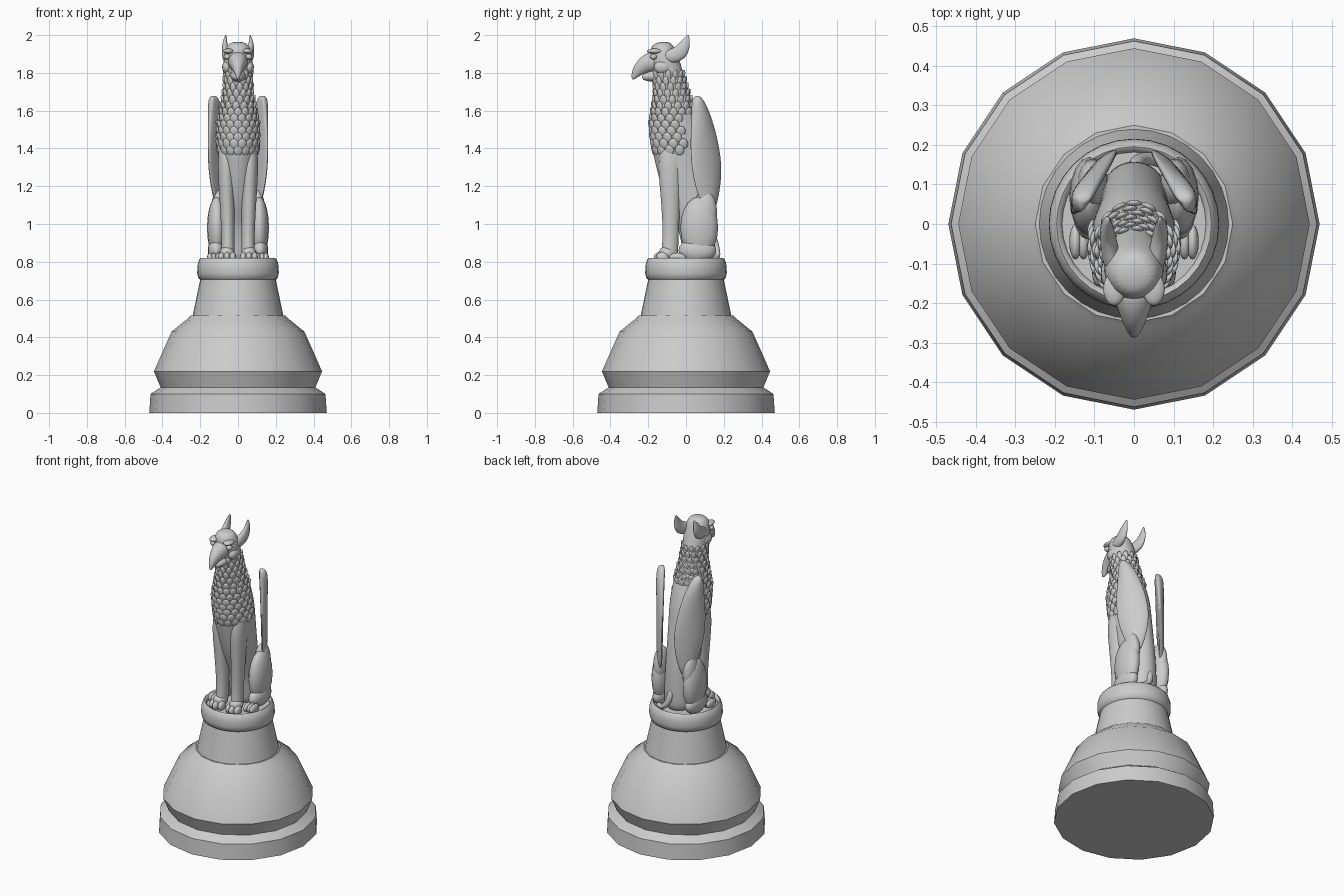
import bpy, bmesh, math
from mathutils import Vector, Matrix

if "Cube" in bpy.data.objects:
    bpy.data.objects.remove(bpy.data.objects["Cube"])


def finish(name, bm, subsurf=0, mirror=False, angle=None):
    bmesh.ops.recalc_face_normals(bm, faces=bm.faces)
    me = bpy.data.meshes.new(name)
    bm.to_mesh(me)
    bm.free()
    for p in me.polygons:
        p.use_smooth = True
    if angle:
        me.set_sharp_from_angle(angle=math.radians(angle))
    ob = bpy.data.objects.new(name, me)
    bpy.context.collection.objects.link(ob)
    if mirror:
        m = ob.modifiers.new("Mirror", 'MIRROR')
        m.use_mirror_merge = False
    if subsurf:
        s = ob.modifiers.new("Subsurf", 'SUBSURF')
        s.levels = s.render_levels = subsurf
    return ob


def skin(bm, rings):
    n = len(rings[0])
    for a, b in zip(rings, rings[1:]):
        for i in range(n):
            bm.faces.new((a[i], a[(i + 1) % n], b[(i + 1) % n], b[i]))
    bm.faces.new(rings[0][::-1])
    bm.faces.new(rings[-1])


def lathe(name, profile, sides, angle=35):
    bm = bmesh.new()
    rings = [[bm.verts.new((r * math.cos(2 * math.pi * i / sides),
                            r * math.sin(2 * math.pi * i / sides), z))
              for i in range(sides)] for r, z in profile]
    skin(bm, rings)
    return finish(name, bm, angle=angle)


def tube(name, sections, mirror=False, twist=0, bow=0, n=14):
    """Loft of ellipses (x, y, z, half width, half depth) along a path."""
    bm = bmesh.new()
    pts = [Vector(s[:3]) for s in sections]
    rings = []
    for i, s in enumerate(sections):
        t = (pts[min(i + 1, len(pts) - 1)] - pts[max(i - 1, 0)]).normalized()
        u = Vector((1, 0, 0))
        u = (u - t * u.dot(t)).normalized()
        u = Matrix.Rotation(math.radians(twist), 3, t) @ u
        v = t.cross(u)
        ring = []
        for k in range(n):
            c, d = math.cos(2 * math.pi * k / n), math.sin(2 * math.pi * k / n)
            ring.append(bm.verts.new(pts[i] + u * s[3] * c + v * (s[4] * d + bow * c * c)))
        rings.append(ring)
    skin(bm, rings)
    return finish(name, bm, 2, mirror)


def blobs(name, items, mirror=True):
    """Ellipsoids given as (centre, radii)."""
    bm = bmesh.new()
    for c, r in items:
        bmesh.ops.create_uvsphere(bm, u_segments=16, v_segments=10, radius=1,
                                  matrix=Matrix.Translation(c) @ Matrix.Diagonal((*r, 1)))
    return finish(name, bm, 0, mirror)


# Pedestal: faceted bell base, tapered neck, rounded cap with shallow recess
lathe("pedestal_base", [(.47, 0), (.463, .1), (.41, .135), (.445, .22), (.352, .43),
                        (.265, .5), (.25, .515)], 16)
lathe("pedestal_neck", [(.243, .5), (.218, .62), (.198, .715)], 32)
lathe("pedestal_cap", [(.19, .7), (.209, .712), (.216, .74), (.215, .78), (.206, .81),
                       (.196, .82), (.186, .815), (.182, .8)], 32, 50)

# Torso, neck and head: (z, front y, back y, half width)
body = [(.79, -.01, .15, .08), (.86, -.02, .16, .09), (1.0, -.04, .162, .085),
        (1.15, -.115, .15, .092), (1.3, -.155, .125, .1), (1.42, -.185, .105, .112),
        (1.53, -.195, .075, .11), (1.62, -.178, .04, .092), (1.7, -.168, .012, .076),
        (1.78, -.175, -.01, .072), (1.86, -.192, -.035, .08), (1.93, -.195, -.06, .07),
        (1.965, -.17, -.09, .042)]
tube("body", [(0, (f + b) / 2, z, w, (b - f) / 2) for z, f, b, w in body], n=20)


def body_at(z):
    for p, q in zip(body, body[1:]):
        if p[0] <= z <= q[0]:
            k = (z - p[0]) / (q[0] - p[0])
            return [a + (b - a) * k for a, b in zip(p, q)]


# Overlapping chest and neck feathers
bm = bmesh.new()
for row in range(13):
    z = 1.39 + row * .033
    _, f, b, w = body_at(z)
    count = 16 if z < 1.62 else 13
    for i in range(count):
        a = 2 * math.pi * (i + .5 * (row % 2)) / count
        if z < 1.58 and math.sin(a) > .25:
            continue
        ry = (b - f) / 2
        pos = Vector((w * .97 * math.cos(a), (f + b) / 2 + ry * .97 * math.sin(a), z))
        face = math.atan2(math.sin(a) / ry, math.cos(a) / w)
        size = w / .11
        mat = (Matrix.Translation(pos) @ Matrix.Rotation(face, 4, 'Z')
               @ Matrix.Rotation(math.radians(14), 4, 'Y')
               @ Matrix.Diagonal((.009, .025 * size, .031, 1)))
        bmesh.ops.create_icosphere(bm, subdivisions=2, radius=1, matrix=mat)
finish("chest_feathers", bm)

# Hooked beak, lower jaw, ears and brow
tube("beak", [(0, -.14, 1.865, .06, .06), (0, -.195, 1.855, .05, .055),
              (0, -.235, 1.832, .034, .042), (0, -.266, 1.8, .02, .026),
              (0, -.283, 1.765, .006, .008)])
tube("lower_jaw", [(0, -.13, 1.79, .05, .045), (0, -.19, 1.782, .038, .03),
                   (0, -.235, 1.775, .018, .014)])
tube("ears", [(.05, -.12, 1.885, .024, .025), (.06, -.07, 1.887, .024, .042),
              (.068, -.025, 1.91, .02, .043), (.07, -.002, 1.955, .014, .028),
              (.064, .012, 2.003, .003, .005)], True)
blobs("brows_and_eyes", [((.05, -.165, 1.915), (.028, .042, .014)),
                         ((.058, -.172, 1.885), (.018, .018, .015)),
                         ((.058, -.125, 1.83), (.026, .045, .035))])

# Folded wings
tube("wings", [(.135, .055, 1.68, .015, .012), (.135, .065, 1.655, .036, .026),
               (.126, .085, 1.58, .06, .026), (.116, .1, 1.45, .09, .022),
               (.108, .117, 1.3, .103, .02), (.102, .125, 1.17, .077, .018),
               (.097, .135, 1.04, .025, .012)], True, twist=55, bow=.012)

# Front legs with shoulders
tube("front_legs", [(.06, -.07, 1.45, .04, .06), (.063, -.085, 1.32, .047, .068),
                    (.06, -.082, 1.18, .042, .056), (.055, -.08, 1.02, .037, .046),
                    (.053, -.082, .9, .034, .042), (.055, -.09, .8, .04, .05)], True)

# Hind haunches
blobs("haunches", [((.112, .07, .98), (.052, .1, .165)),
                   ((.115, .06, .86), (.045, .1, .065)),
                   ((.105, .1, 1.06), (.04, .065, .12))])

# Paws and toes
toes = [((x, -.137 + abs(x - .058) * .4, .822), (.018, .034, .03)) for x in (.028, .058, .088)]
toes += [((x, -.045, .82), (.016, .045, .028)) for x in (.105, .128, .148)]
blobs("paws", toes + [((.058, -.1, .845), (.04, .045, .038))])
# Tail curled behind the seat
tube("tail", [(0, .14, .95, .02, .02), (.01, .165, .86, .02, .018), (.05, .168, .82, .018, .018),
              (.1, .14, .815, .016, .016), (.135, .09, .812, .012, .012)])
